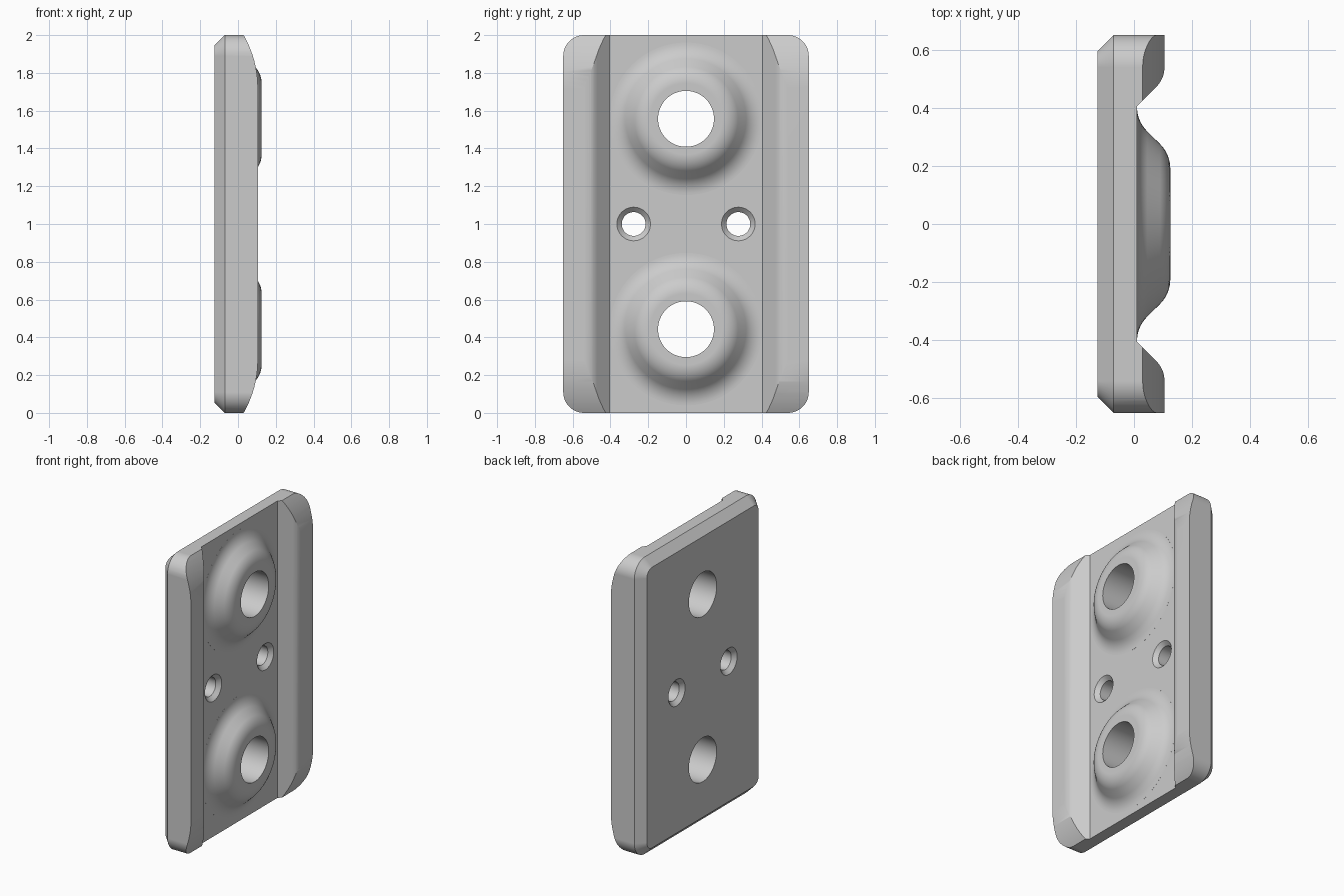
import bpy
import bmesh
from math import sin, cos, pi, sqrt

if "Cube" in bpy.data.objects:
    bpy.data.objects.remove(bpy.data.objects["Cube"], do_unlink=True)

BACK, CHAMFER, FLOOR, RAIL, BOSS = -0.125, -0.07, 0.01, 0.105, 0.125
HALF_W, HEIGHT, CORNER = 0.65, 2.0, 0.11

grey = bpy.data.materials.new("light grey")
grey.use_nodes = True
grey.diffuse_color = (0.6, 0.6, 0.6, 1)
grey.node_tree.nodes["Principled BSDF"].inputs["Base Color"].default_value = (0.6, 0.6, 0.6, 1)


def loft(name, rings):
    """Closed solid skinned through rings of equal point count."""
    bm = bmesh.new()
    loops = [[bm.verts.new(p) for p in ring] for ring in rings]
    for a, b in zip(loops, loops[1:]):
        for i in range(len(a)):
            j = (i + 1) % len(a)
            bm.faces.new((a[i], a[j], b[j], b[i]))
    bm.faces.new(loops[0])
    bm.faces.new(loops[-1])
    bmesh.ops.recalc_face_normals(bm, faces=bm.faces)
    mesh = bpy.data.meshes.new(name)
    bm.to_mesh(mesh)
    bm.free()
    mesh.materials.append(grey)
    obj = bpy.data.objects.new(name, mesh)
    bpy.context.collection.objects.link(obj)
    return obj


def outline(x, inset):
    """Rounded rectangle across y and z."""
    r = CORNER - inset
    ring = []
    for k, (sy, sz) in enumerate(((1, 1), (-1, 1), (-1, -1), (1, -1))):
        for i in range(13):
            a = (k + i / 12) * pi / 2
            ring.append((x, sy * (HALF_W - CORNER) + r * cos(a),
                         HEIGHT / 2 + sz * (HEIGHT / 2 - CORNER) + r * sin(a)))
    return ring


def turned(name, y, z, profile, n=64):
    """Solid of revolution about x from (radius, x) pairs."""
    return loft(name, [[(x, y + r * cos(2 * pi * i / n), z + r * sin(2 * pi * i / n))
                        for i in range(n)] for r, x in profile])


def combine(body, tool, operation):
    mod = body.modifiers.new(operation, 'BOOLEAN')
    mod.operation, mod.object, mod.solver = operation, tool, 'EXACT'
    bpy.ops.object.select_all(action='DESELECT')
    bpy.context.view_layer.objects.active = body
    body.select_set(True)
    bpy.ops.object.modifier_apply(modifier=mod.name)
    bpy.data.objects.remove(tool, do_unlink=True)


# Rounded blank with a chamfered back
plate = loft("mounting_plate", [outline(BACK, 0.055), outline(CHAMFER, 0), outline(0.15, 0)])

# Channel between two raised rails: sloped sides rounding over at the top
rail_r = 0.0966
side = [(0.405, FLOOR)]
for i in range(9):
    a = pi / 4 * (1 - i / 8)
    side.append((0.54 - rail_r * sin(a), RAIL - rail_r * (1 - cos(a))))
side += [(0.8, RAIL), (0.8, -0.3)]
section = side + [(-y, x) for y, x in reversed(side)]
combine(plate, loft("channel_section", [[(x, y, z) for y, x in section] for z in (-0.2, 2.2)]),
        'INTERSECT')

# Rails curve down towards both ends
end_r, start = 0.56, 0.72
end = []
for i in range(15):
    d = 0.4 * i / 14
    end.append((start + d, RAIL - end_r + sqrt(end_r ** 2 - d ** 2)))
end.append((1.12, -0.3))
section = end + [(-z, x) for z, x in reversed(end)]
combine(plate, loft("end_section", [[(x, y, 1 + z) for z, x in section] for y in (-0.9, 0.9)]),
        'INTERSECT')

# Bosses: rounded shoulder, straight flank, flared foot
fillet = 0.1207
shoulder = [(0.19 + fillet * sin(pi / 4 * i / 8), BOSS - fillet * (1 - cos(pi / 4 * i / 8)))
            for i in range(9)]
foot = [(0.404 - fillet * sin(pi / 4 * i / 8), FLOOR + 0.0003 + fillet * (1 - cos(pi / 4 * i / 8)))
        for i in range(8, -1, -1)]
boss_profile = shoulder + foot + [(0.404, -0.04)]
for z in (0.443, 1.557):
    combine(plate, turned("boss", 0, z, boss_profile), 'UNION')
    combine(plate, turned("bolt_hole", 0, z, [(0.148, -0.2), (0.148, 0.2)]), 'DIFFERENCE')

# Small screw holes countersunk on both faces
sink = [(0.119, BACK - 0.03), (0.063, BACK + 0.026), (0.063, FLOOR - 0.026), (0.119, FLOOR + 0.03)]
for y in (-0.277, 0.277):
    combine(plate, turned("screw_hole", y, 1, sink, 48), 'DIFFERENCE')

# Smooth curves, crisp edges, flat large faces
bpy.ops.object.shade_smooth_by_angle(angle=pi / 6)
weighted = plate.modifiers.new("even_shading", 'WEIGHTED_NORMAL')
weighted.keep_sharp = True
